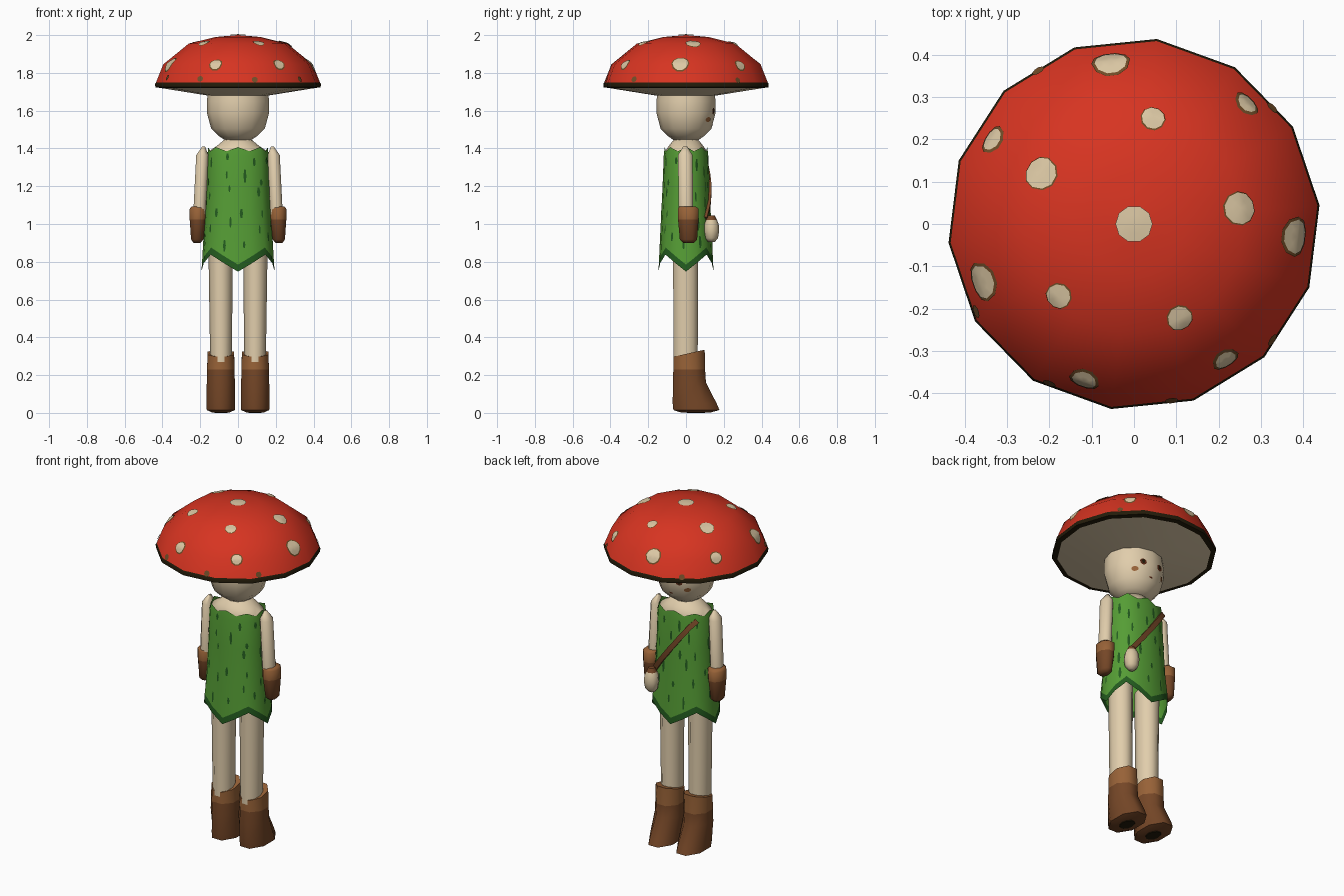
import bpy, bmesh, math, random
from mathutils import Vector
from mathutils.bvhtree import BVHTree

if "Cube" in bpy.data.objects:
    bpy.data.objects.remove(bpy.data.objects["Cube"])

random.seed(4)


def material(name, r, g, b):
    m = bpy.data.materials.new(name)
    m.diffuse_color = [(c / 255) ** 2.2 for c in (r, g, b)] + [1]
    m.use_nodes = True
    m.node_tree.nodes["Principled BSDF"].inputs["Base Color"].default_value = m.diffuse_color
    return m


RED = material("cap red", 214, 55, 38)
CREAM = material("spot cream", 218, 198, 162)
RIM = material("rim dark", 40, 33, 18)
OLIVE = material("spot edge brown", 112, 78, 44)
SKIN = material("skin", 224, 204, 170)
GREEN = material("leaf green", 86, 156, 56)
DARK = material("dark green", 40, 92, 36)
BROWN = material("leather brown", 116, 72, 43)
TAN = material("cuff brown", 150, 98, 58)
EYE = material("eye brown", 92, 46, 28)


def finish(name, bm, mats, angle=60):
    me = bpy.data.meshes.new(name)
    bm.to_mesh(me)
    bm.free()
    for m in mats:
        me.materials.append(m)
    for p in me.polygons:
        p.use_smooth = True
    me.set_sharp_from_angle(angle=math.radians(angle))
    ob = bpy.data.objects.new(name, me)
    bpy.context.collection.objects.link(ob)
    return ob


def ring(z, rx, ry=None, cx=0, cy=0, n=8, k=0.0, phase=0.0, zig=(0,), slant=0.0):
    """Cross-section: k squares it off, zig repeats height offsets, slant tilts it to the front."""
    ry = rx if ry is None else ry
    pts = []
    for i in range(n):
        t = math.tau * i / n + phase
        c, s = math.cos(t), math.sin(t)
        q = max(abs(c), abs(s)) ** k
        pts.append((cx + rx * c / q, cy + ry * s / q, z + zig[i % len(zig)] + slant * s))
    return pts


def loft(name, rings, mats, bands=None, low=True, high=True, angle=60):
    """Skin a stack of rings, bottom to top; bands gives the material of each band."""
    bm = bmesh.new()
    vs = [[bm.verts.new(p) for p in r] for r in rings]
    n = len(vs[0])
    for j in range(len(vs) - 1):
        for i in range(n):
            f = bm.faces.new((vs[j][i], vs[j][(i + 1) % n], vs[j + 1][(i + 1) % n], vs[j + 1][i]))
            f.material_index = bands[j] if bands else 0
    if low:
        bm.faces.new(vs[0][::-1]).material_index = bands[0] if bands else 0
    if high:
        bm.faces.new(vs[-1]).material_index = bands[-1] if bands else 0
    return finish(name, bm, mats, angle)


def tree(ob):
    bm = bmesh.new()
    bm.from_mesh(ob.data)
    t = BVHTree.FromBMesh(bm)
    bm.free()
    return t


def decal(name, bvh, c, n, w, h, mat, lift=0.003, sides=10):
    """Thin elliptical plate draped on a surface around point c with outward normal n."""
    n = Vector(n).normalized()
    up = Vector((0, 1, 0)) if abs(n.z) > 0.9 else Vector((0, 0, 1))
    u = up.cross(n).normalized()
    v = n.cross(u)
    bm = bmesh.new()

    def put(a, b):
        p = Vector(c) + u * a + v * b + n * 0.15
        hit = bvh.ray_cast(p, -n, 0.4)[0]
        return bm.verts.new((hit if hit else p - n * 0.15) + n * lift)

    mid = put(0, 0)
    loops = [[put(f * w * math.cos(math.tau * i / sides), f * h * math.sin(math.tau * i / sides))
              for i in range(sides)] for f in (0.5, 1)]
    for i in range(sides):
        j = (i + 1) % sides
        bm.faces.new((mid, loops[0][i], loops[0][j]))
        bm.faces.new((loops[0][i], loops[1][i], loops[1][j], loops[0][j]))
    return finish(name, bm, [mat])


# Mushroom cap: gills, dark rim, red dome
prof = [(1.68, 0.01), (1.68, 0.16), (1.72, 0.412), (1.724, 0.44), (1.742, 0.441), (1.75, 0.436),
        (1.845, 0.398), (1.955, 0.262), (1.99, 0.12), (2.0, 0.005)]
cap = loft("mushroom_cap", [ring(z, r, n=14, phase=math.radians(5.8)) for z, r in prof],
           [RED, RIM, SKIN], [2, 2, 1, 1, 1, 0, 0, 0, 0], angle=50)
cap_tree = tree(cap)


def cap_spot(name, x, y, r, mat, lift=0.005):
    hit = cap_tree.ray_cast(Vector((x, y, 3)), Vector((0, 0, -1)))[0]
    decal(name, cap_tree, hit, hit - Vector((0, 0, 1.5)), r, r, mat, lift)


for x, y, r in [(0, 0, .044), (-.22, .12, .038), (.045, .25, .027), (.25, .037, .038),
                (-.055, .383, .039), (-.335, .2, .029), (.267, .285, .027), (.383, -.03, .041),
                (-.36, -.137, .041), (-.178, -.17, .029), (.108, -.222, .029),
                (.217, -.322, .027), (-.118, -.37, .03)]:
    cap_spot("cap_spot", x, y, r, CREAM)
    if math.hypot(x, y) > .15:
        cap_spot("cap_spot_edge", x, y, r + (.007 if math.hypot(x, y) > .3 else .003), OLIVE, .003)
for a in (40, 122, 209, 242, 282, 320):
    t = math.radians(a)
    cap_spot("rim_fleck", .423 * math.cos(t), .423 * math.sin(t), .016, OLIVE)

# Head and face (the face looks toward +y)
head = loft("head", [ring(z, r, r * .95, n=12) for z, r in
                     [(1.445, .07), (1.465, .1), (1.505, .142), (1.59, .165), (1.65, .165), (1.71, .157)]],
            [SKIN])
head_tree = tree(head)


def face_mark(name, az, z, w, h, mat, lift=.003):
    t = math.radians(az)
    n = Vector((math.sin(t), math.cos(t), 0))
    decal(name, head_tree, n * .15 + Vector((0, 0, z)), n, w, h, mat, lift)


for s in (-1, 1):
    face_mark("eye", 21 * s, 1.598, .02, .018, EYE)
    face_mark("pupil", 21 * s, 1.6, .009, .013, RIM, .005)
    face_mark("cheek", 38 * s, 1.553, .02, .013, TAN)
face_mark("mouth", 0, 1.522, .012, .005, EYE)

# Shoulders and neck
loft("shoulders", [ring(1.25, .14, .1, n=16), ring(1.385, .154, .11, n=16),
                   ring(1.415, .11, .09, n=16), ring(1.465, .05, .05, n=16)], [SKIN])

# Leaf tunic with four-pointed hem and ragged neckline
tunic = loft("leaf_tunic", [ring(.748, .194, .146, n=16, k=.15, zig=(0, .045, .09, .045)),
                            ring(.785, .191, .144, n=16, k=.15, zig=(0, .045, .09, .045)),
                            ring(.98, .18, .135, n=16, k=.15),
                            ring(1.2, .168, .124, n=16, k=.15),
                            ring(1.36, .163, .118, n=16, k=.15),
                            ring(1.385, .157, .113, n=16, k=.15, zig=(.022, 0))],
             [GREEN, DARK], [1, 0, 0, 0, 0], low=False, high=False)
tunic_tree = tree(tunic)

# Dark leaf streaks in staggered rows
for row in range(6):
    for i in range(9):
        t = math.tau * (i + .5 * (row % 2) + random.uniform(-.25, .25)) / 9
        n = Vector((math.cos(t), math.sin(t), 0))
        c = Vector((n.x * .17, n.y * .125, .91 + row * .085 + random.uniform(-.03, .03)))
        decal("leaf_streak", tunic_tree, c, n, random.uniform(.005, .009),
              random.uniform(.018, .042), DARK, .002, 6)

P = math.pi / 8
for s in (-1, 1):
    # Arms and gloves
    loft("arm", [ring(1.05, .035, .04, .204 * s, 0, phase=P, k=.3),
                 ring(1.365, .034, .041, .189 * s, -.004, phase=P, k=.3),
                 ring(1.41, .008, .012, .182 * s, -.004, phase=P)], [SKIN])
    loft("glove", [ring(.9, .02, .03, .217 * s, .014, phase=P, k=.4),
                   ring(.918, .034, .048, .216 * s, .013, phase=P, k=.4),
                   ring(1.025, .046, .057, .212 * s, .012, phase=P, k=.4),
                   ring(1.08, .047, .058, .211 * s, .012, phase=P, k=.4),
                   ring(1.093, .036, .045, .21 * s, .008, phase=P, k=.4)],
         [BROWN, TAN], [0, 0, 1, 1])
    # Legs and boots
    loft("leg", [ring(.25, .057, .067, .09 * s, -.002, n=10),
                 ring(.9, .065, .07, .092 * s, -.002, n=10)], [SKIN])
    loft("boot", [ring(.003, .05, .085, .091 * s, .052, phase=P, k=.4),
                  ring(.015, .078, .128, .091 * s, .055, phase=P, k=.4),
                  ring(.05, .079, .122, .091 * s, .046, phase=P, k=.4),
                  ring(.16, .078, .092, .091 * s, .018, phase=P, k=.4),
                  ring(.23, .076, .088, .091 * s, .017, phase=P, k=.4),
                  ring(.316, .074, .086, .091 * s, .017, phase=P, k=.4, slant=.02)],
         [BROWN, TAN], [0, 0, 0, 0, 1])
    loft("boot_sole", [ring(.0, .034, .05, .091 * s, .052, n=10),
                       ring(.006, .036, .053, .091 * s, .052, n=10)], [RIM])

# Strap draped across the chest
across = Vector((.25, 0, -.34)).normalized()
edge = Vector((across.z, 0, -across.x)) * .014
sections = []
for i in range(10):
    x, z = -.125 + .25 * i / 9, 1.37 - .34 * i / 9
    hit, n = tunic_tree.ray_cast(Vector((x, 1, z)), Vector((0, -1, 0)))[:2]
    out = Vector((n.x, n.y, 0)).normalized()
    out = out if out.y > 0 else -out
    sections.append([hit + edge + out * .012, hit + edge - out * .01,
                     hit - edge - out * .01, hit - edge + out * .012][::-1])
loft("strap", sections, [BROWN], angle=30)

# Pouch with a tied top
loft("pouch", [ring(z, r, r * .95, .13, .135) for z, r in
               [(.905, .018), (.925, .036), (.965, .043), (1.0, .04), (1.022, .03),
                (1.045, .018)]], [CREAM, BROWN], [0, 0, 0, 0, 1])
